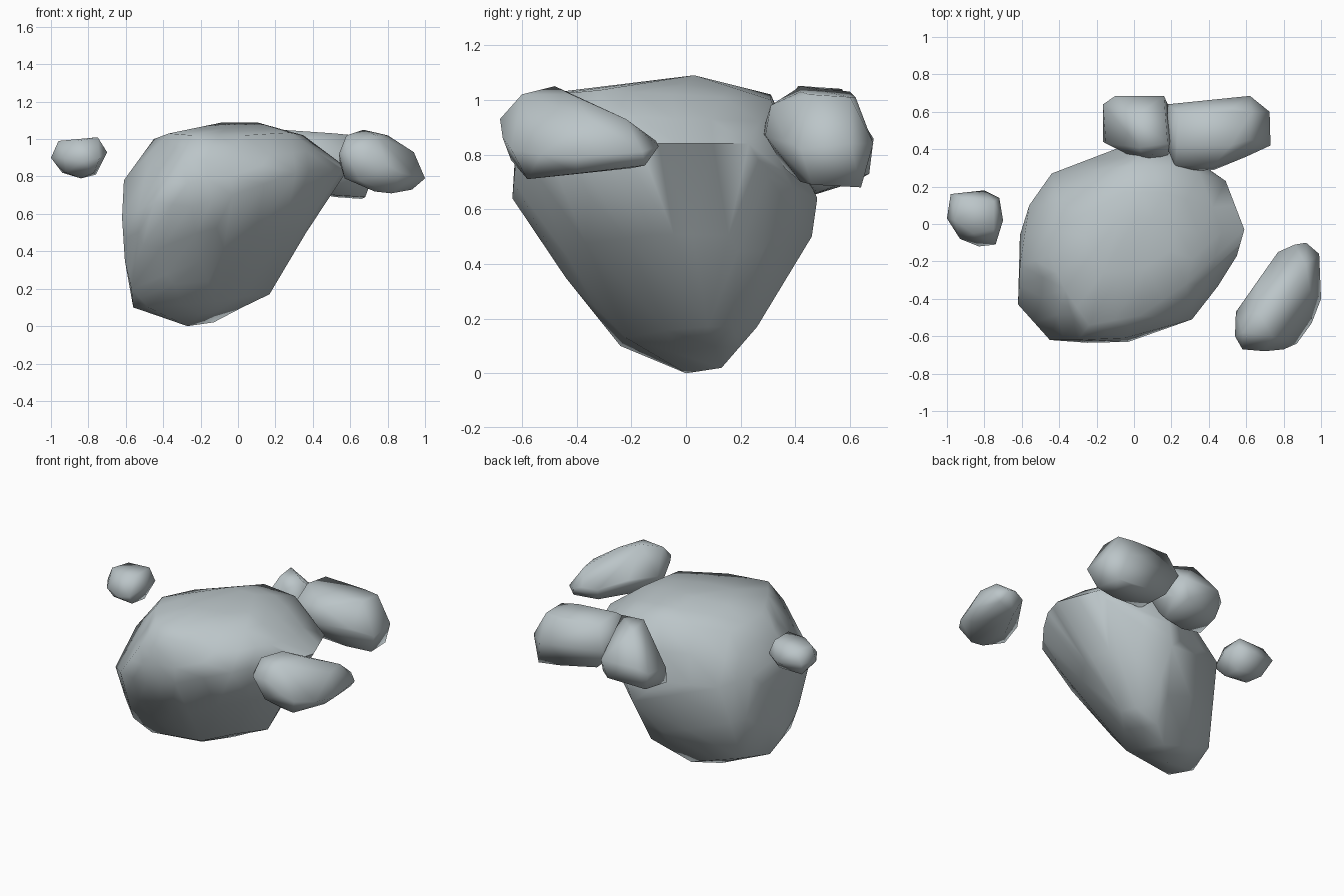
import bpy, bmesh, math
from mathutils import Vector

# one flat stone colour
stone = bpy.data.materials.new("grey_stone")
stone.diffuse_color = (0.50, 0.56, 0.58, 1)


def rock(name, points, dents=()):
    """Boulder: convex hull of corner points, optionally with shallow hollows."""
    bm = bmesh.new()
    for p in points:
        bm.verts.new(p)
    res = bmesh.ops.convex_hull(bm, input=bm.verts)
    loose = {v for v in res["geom_interior"] + res["geom_unused"]
             if isinstance(v, bmesh.types.BMVert)}
    bmesh.ops.delete(bm, geom=list(loose), context='VERTS')
    if dents:
        bmesh.ops.subdivide_edges(bm, edges=bm.edges, cuts=1, use_grid_fill=True)
    for centre, radius, push in dents:
        for v in bm.verts:
            f = 1 - (v.co - Vector(centre)).length / radius
            if f > 0:
                v.co += Vector(push) * (f * f * (3 - 2 * f))
    bmesh.ops.recalc_face_normals(bm, faces=bm.faces)
    mesh = bpy.data.meshes.new(name)
    bm.to_mesh(mesh)
    bm.free()
    mesh.materials.append(stone)
    ob = bpy.data.objects.new(name, mesh)
    bpy.context.collection.objects.link(ob)
    bpy.ops.object.select_all(action='DESELECT')
    ob.select_set(True)
    bpy.context.view_layer.objects.active = ob
    bpy.ops.object.shade_smooth_by_angle(angle=math.radians(80))
    return ob


# large boulder, narrow foot at lower left, overhanging to the right
rock("large_boulder", [
    (-.27, 0, 0), (-.13, .13, .02), (-.56, -.10, .10), (-.48, -.24, .10),
    (-.12, -.22, .13), (.17, .08, .17), (.08, .26, .17), (-.50, .12, .14),
    (-.57, -.31, .20), (-.605, -.35, .35), (-.2, -.44, .35),
    (-.61, -.06, .55), (-.62, -.43, .58), (-.45, -.62, .66), (-.25, -.635, .64),
    (-.03, -.63, .70), (.31, -.51, .82), (.45, -.33, .84), (.55, -.17, .84),
    (.59, -.03, .84), (.49, .23, .84), (.39, .30, .72), (.12, .48, .64),
    (.08, .46, .50), (-.1, .40, .66), (-.44, .27, .66), (-.56, .10, .70),
    (-.61, -.22, .78), (-.45, -.17, 1.0), (-.40, .1, .96),
    (-.30, -.62, .88), (-.05, -.61, .90),
    (-.24, -.54, 1.02), (-.37, -.35, 1.03), (.03, -.49, 1.02), (.28, -.32, 1.035),
    (-.08, .03, 1.09), (.10, .03, 1.09), (.35, -.05, 1.02),
    (.21, .31, 1.0), (-.02, .31, 1.02)],
    dents=[((.32, .0, .33), .26, (-.06, 0, .01)),
           ((.03, .0, .09), .13, (0, 0, .04))])

# small stone on the left
rock("left_stone", [
    (-1, .03, .90), (-.98, .16, .92), (-.80, .18, .90), (-.72, .14, .92),
    (-.70, .02, .93), (-.74, -.11, .90), (-.83, -.12, .88), (-.93, -.08, .90),
    (-.96, .02, .99), (-.92, .14, .99), (-.75, .12, 1.01), (-.75, -.03, 1.01),
    (-.86, -.05, .99), (-.94, .1, .82), (-.84, .03, .79), (-.76, .08, .81),
    (-.77, -.04, .82), (-.92, -.02, .82)])

# long stone at the front right
rock("right_stone", [
    (.545, -.47, .87), (.54, -.60, .92), (.58, -.67, .93), (.70, -.68, .93),
    (.80, -.67, .86), (.87, -.64, .82), (.95, -.53, .80), (1, -.40, .79),
    (.99, -.16, .81), (.92, -.10, .83), (.86, -.11, .85), (.77, -.15, .84),
    (.66, -.32, .87), (.58, -.58, 1.02), (.67, -.48, 1.05), (.80, -.42, 1.02),
    (.74, -.60, 1.02), (.92, -.22, .93), (.94, -.35, .93), (.57, -.56, .79),
    (.65, -.64, .78), (.73, -.58, .72), (.82, -.58, .71), (.93, -.40, .73),
    (.95, -.15, .76), (.80, -.20, .75), (.70, -.40, .74)])

# block behind the boulder, tapering to a narrow top
rock("back_block", [
    (-.165, .44, .69), (.0, .46, .65), (.15, .48, .66), (-.13, .62, .70),
    (.12, .67, .73), (.19, .62, .74), (.05, .33, .82), (.18, .35, .82),
    (-.165, .64, .82), (-.10, .685, .86), (.16, .685, .85), (.20, .45, .85),
    (-.15, .43, .78), (0, .57, 1.04), (.03, .41, 1.05), (.18, .43, 1.05),
    (.10, .37, .99)])

# wide block at the back right
rock("back_right_block", [
    (.17, .42, .86), (.18, .64, .88), (.25, .28, .88), (.43, .29, .87),
    (.60, .36, .86), (.73, .42, .82), (.725, .60, .84), (.62, .685, .84),
    (.22, .31, .97), (.42, .31, .98), (.23, .42, 1.05), (.24, .60, 1.03),
    (.52, .42, 1.03), (.52, .62, 1.01), (.62, .45, 1.02), (.63, .60, 1.01),
    (.25, .36, .75), (.25, .60, .74), (.52, .42, .70), (.52, .62, .69),
    (.68, .46, .69), (.66, .64, .68)])
